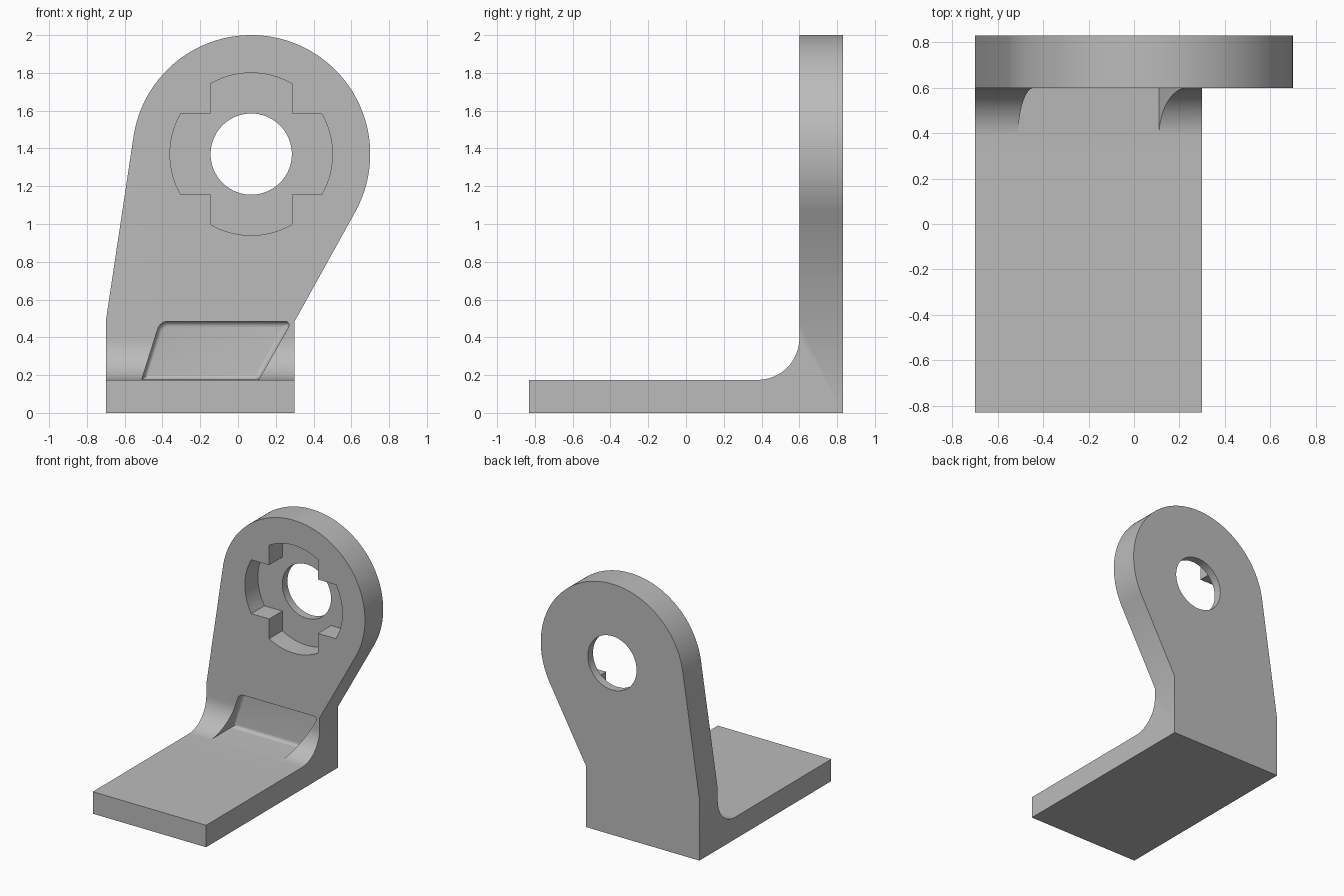
import bpy, bmesh
from math import radians, cos, sin, atan2, acos, hypot, pi
from mathutils import Vector

cube = bpy.data.objects.get("Cube")
if cube:
    bpy.data.objects.remove(cube, do_unlink=True)

grey = bpy.data.materials.new("plain grey")
grey.use_nodes = True
colour = (0.50, 0.50, 0.50, 1)
grey.diffuse_color = colour
grey.node_tree.nodes["Principled BSDF"].inputs["Base Color"].default_value = colour

CX, CZ, R = 0.07, 1.37, 0.63       # eye centre and outer radius
HOLE = 0.215
BACK, FACE, FLOOR = 0.83, 0.60, 0.175


def arc(cx, cy, r, a0, a1, n):
    """Points along a circular arc, ends included."""
    return [(cx + r * cos(a0 + (a1 - a0) * i / n), cy + r * sin(a0 + (a1 - a0) * i / n))
            for i in range(n + 1)]


def prism(name, outline, start, end, axis="y", finish=None):
    """Extrude an outline along x (outline in y, z) or y (outline in x, z)."""
    bm = bmesh.new()
    place = (lambda p: (p[0], start, p[1])) if axis == "y" else (lambda p: (start, p[0], p[1]))
    face = bm.faces.new([bm.verts.new(place(p)) for p in outline])
    out = bmesh.ops.extrude_face_region(bm, geom=[face])["geom"]
    shift = Vector((0, end - start, 0)) if axis == "y" else Vector((end - start, 0, 0))
    bmesh.ops.translate(bm, vec=shift, verts=[g for g in out if isinstance(g, bmesh.types.BMVert)])
    if finish:
        finish(bm)
    bmesh.ops.recalc_face_normals(bm, faces=bm.faces)
    mesh = bpy.data.meshes.new(name)
    bm.to_mesh(mesh)
    bm.free()
    mesh.materials.append(grey)
    obj = bpy.data.objects.new(name, mesh)
    bpy.context.collection.objects.link(obj)
    return obj


def tangent(px, pz, side):
    """Angle on the eye circle where a line from a shoulder touches it."""
    dx, dz = px - CX, pz - CZ
    return atan2(dz, dx) + side * acos(R / hypot(dx, dz))


# Bracket silhouette, extruded over the full depth
a_right = tangent(0.3, 0.485, 1)
a_left = tangent(-0.7, 0.485, -1) + 2 * pi
outline = [(-0.7, 0), (0.3, 0), (0.3, 0.485)]
outline += arc(CX, CZ, R, a_right, a_left, 96) + [(-0.7, 0.485)]
bracket = prism("bracket", outline, -BACK, BACK)

# Clearance above the foot, with the rounded inner corner
r = 0.22
clearance = prism("foot_clearance_cutter",
                  [(-1, FLOOR)] + arc(FACE - r, FLOOR + r, r, -pi / 2, 0, 24)
                  + [(FACE, 2.2), (-1, 2.2)], -1.2, 1.2, "x")

# Round through hole
hole = prism("hole_cutter", arc(CX, CZ, HOLE, 0, 2 * pi, 96)[:-1], 0.3, 1.0)

# Cross-shaped recess with rounded arm ends
cross = []
for k in range(4):
    a = k * pi / 2
    cross += arc(CX, CZ, 2 * HOLE, a - pi / 6, a + pi / 6, 20)
    d = HOLE * 2 ** 0.5
    cross.append((CX + d * cos(a + pi / 4), CZ + d * sin(a + pi / 4)))
recess = prism("cross_recess_cutter", cross, 0.4, 0.765)

# Slanted pocket through the inner corner, with softened inner edges
POCKET = 0.66


def soften(bm):
    tops = [e for e in bm.edges if all(v.co.z > 0.4 for v in e.verts)
            and abs(e.verts[0].co.y - e.verts[1].co.y) > 0.1]
    bmesh.ops.bevel(bm, geom=tops, offset=0.04, segments=8, profile=0.5, affect="EDGES")
    rim = [e for e in bm.edges if all(v.co.y > POCKET - 0.001 for v in e.verts)]
    bmesh.ops.bevel(bm, geom=rim, offset=0.03, segments=6, profile=0.5, affect="EDGES")


pocket = prism("pocket_cutter", [(-0.51, FLOOR + 0.001), (0.11, FLOOR + 0.001),
                                 (0.285, 0.485), (-0.412, 0.485)], 0.3, POCKET, finish=soften)

# Cut everything out of the bracket
cutters = [clearance, hole, recess, pocket]
for c in cutters:
    mod = bracket.modifiers.new(c.name, "BOOLEAN")
    mod.operation, mod.solver, mod.object = "DIFFERENCE", "EXACT", c
bpy.ops.object.select_all(action="DESELECT")
bpy.context.view_layer.objects.active = bracket
bracket.select_set(True)
for c in cutters:
    bpy.ops.object.modifier_apply(modifier=c.name)
for c in cutters:
    bpy.data.objects.remove(c, do_unlink=True)
bpy.ops.object.shade_smooth_by_angle(angle=radians(30))
